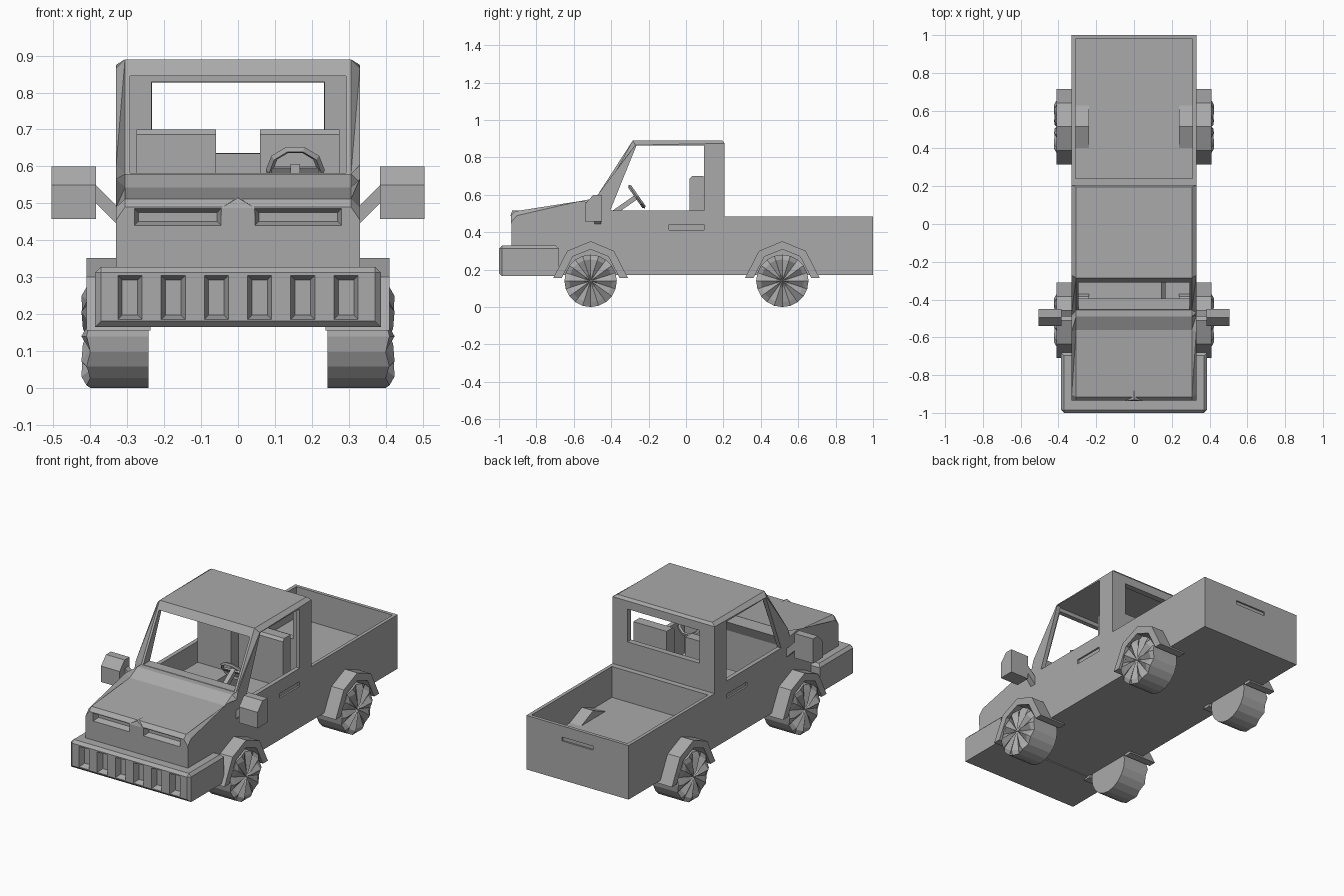
import bpy, bmesh, math
from mathutils import Vector, Matrix

if "Cube" in bpy.data.objects:
    bpy.data.objects.remove(bpy.data.objects["Cube"], do_unlink=True)

paint = bpy.data.materials.new("grey_paint")
paint.use_nodes = True
GREY = (0.4, 0.4, 0.4, 1)
paint.diffuse_color = GREY
paint.node_tree.nodes["Principled BSDF"].inputs["Base Color"].default_value = GREY


def finish(name, bm):
    bmesh.ops.recalc_face_normals(bm, faces=bm.faces)
    mesh = bpy.data.meshes.new(name)
    bm.to_mesh(mesh)
    bm.free()
    mesh.materials.append(paint)
    obj = bpy.data.objects.new(name, mesh)
    bpy.context.scene.collection.objects.link(obj)
    return obj


def loft(name, ring_a, ring_b, edge_test=None, width=0.0):
    """Solid between two matching rings, with an optional chamfer on chosen edges."""
    bm = bmesh.new()
    a = [bm.verts.new(p) for p in ring_a]
    b = [bm.verts.new(p) for p in ring_b]
    bm.faces.new(a)
    bm.faces.new(b[::-1])
    for i in range(len(a)):
        j = (i + 1) % len(a)
        bm.faces.new((a[i], b[i], b[j], a[j]))
    if edge_test:
        edges = [e for e in bm.edges if edge_test(e.verts[0].co, e.verts[1].co)]
        bmesh.ops.bevel(bm, geom=edges, offset=width, segments=1, affect='EDGES')
    return finish(name, bm)


def prism(name, profile, x0, x1, edge_test=None, width=0.0):
    """Side profile of (y, z) points extruded across x."""
    return loft(name, [(x0, y, z) for y, z in profile],
                [(x1, y, z) for y, z in profile], edge_test, width)


def box(name, x0, x1, y0, y1, z0, z1, edge_test=None, width=0.0):
    return prism(name, [(y0, z0), (y1, z0), (y1, z1), (y0, z1)], x0, x1, edge_test, width)


def pocket(x, z, w, h, y0, y1, taper):
    """Cutter whose opening at y0 narrows towards y1."""
    def ring(y, t):
        return [(x + sx * (w / 2 - t), y, z + sz * (h / 2 - t))
                for sx, sz in ((-1, -1), (1, -1), (1, 1), (-1, 1))]
    return loft("cutter", ring(y0, 0), ring(y1, taper))


def cut(obj, cutter):
    cutter.hide_render = True
    mod = obj.modifiers.new("cut", 'BOOLEAN')
    mod.operation, mod.solver, mod.object = 'DIFFERENCE', 'EXACT', cutter
    bpy.context.view_layer.objects.active = obj
    bpy.ops.object.modifier_apply(modifier=mod.name)
    bpy.data.objects.remove(cutter, do_unlink=True)


def mirror(obj):
    mod = obj.modifiers.new("mirror", 'MIRROR')
    mod.use_bisect_axis[0] = False
    return obj


# Body: hood, cab and bed from one side outline, chamfered along the upper edges
outline = [(-0.93, 0.17), (-0.935, 0.49), (-0.915, 0.512), (-0.56, 0.543), (-0.49, 0.58),
           (-0.455, 0.58), (-0.285, 0.89), (0.195, 0.89), (0.207, 0.875), (0.207, 0.485),
           (1.0, 0.485), (1.0, 0.17)]


def upper_edge(a, b):
    return (abs(a.x - b.x) < 0.001 and min(a.z, b.z) > 0.488
            and (a.y + b.y) / 2 < 0.2)


body = prism("truck_body", outline, -0.33, 0.33, upper_edge, 0.024)

# Hollow bed and cabin
cut(body, box("cutter", -0.31, 0.31, 0.24, 0.98, 0.305, 0.7))
cut(body, prism("cutter", [(-0.42, 0.27), (-0.42, 0.52), (-0.275, 0.863), (0.17, 0.863),
                           (0.17, 0.27)], -0.305, 0.305))
# Side windows, windshield and rear window
cut(body, prism("cutter", [(-0.405, 0.517), (0.097, 0.517), (0.097, 0.863), (-0.265, 0.863)],
                -0.5, 0.5))
cut(body, prism("cutter", [(-0.65, 0.582), (-0.36, 0.582), (-0.2, 0.845), (-0.42, 0.845)],
                -0.293, 0.293))
cut(body, pocket(0, 0.732, 0.475, 0.2, 0.1, 0.25, 0.006))
# Headlight recesses, door handles and tailgate handle
for s in (-1, 1):
    cut(body, pocket(s * 0.163, 0.463, 0.245, 0.056, -0.95, -0.9, 0.016))
    cut(body, box("cutter", s * 0.33 - 0.01, s * 0.33 + 0.01, -0.09, 0.095, 0.413, 0.44))
cut(body, box("cutter", -0.1, 0.1, 0.99, 1.05, 0.397, 0.42))

# Front bumper with six tapered slots
bumper = box("front_bumper", -0.387, 0.387, -1.0, -0.68, 0.165, 0.328,
             lambda a, b: max(a.y, b.y) < -0.9 or min(a.z, b.z) > 0.3, 0.016)
for i in range(6):
    cut(bumper, pocket((i - 2.5) * 0.117, 0.245, 0.066, 0.12, -1.001, -0.965, 0.012))

# Small raised peak on the nose
loft("nose_peak", [(-0.045, -0.938, 0.488), (0.045, -0.938, 0.488), (0, -0.93, 0.515)],
     [(-0.045, -0.9, 0.49), (0.045, -0.9, 0.49), (0, -0.88, 0.517)])


# Wheels: tyre and pleated hub face in one lathe-like mesh
def wheel(name, yc, sides=20):
    bm = bmesh.new()

    def ring(r, xs):
        return [bm.verts.new((xs[i % 2], yc + r * math.cos(math.tau * i / sides),
                              0.14 + r * math.sin(math.tau * i / sides)))
                for i in range(sides)]
    rings = [ring(0.14, (0.242, 0.242)), ring(0.14, (0.41, 0.4)),
             ring(0.115, (0.424, 0.402)), ring(0.035, (0.42, 0.405))]
    bm.faces.new(rings[0])
    hub = bm.verts.new((0.41, yc, 0.14))
    for i in range(sides):
        j = (i + 1) % sides
        for p, q in zip(rings, rings[1:]):
            bm.faces.new((p[i], p[j], q[j], q[i]))
        bm.faces.new((rings[-1][i], rings[-1][j], hub))
    return mirror(finish(name, bm))


# Angular wheel arches
half_outer = [(0.2, 0.155), (0.125, 0.3)]
half_inner = [(0.155, 0.155), (0.095, 0.27)]
for side, yc in (("front", -0.51), ("rear", 0.515)):
    wheel(side + "_wheels", yc)
    arch = ([(yc - y, z) for y, z in half_outer] + [(yc, 0.352)]
            + [(yc + y, z) for y, z in half_outer[::-1]]
            + [(yc + y, z) for y, z in half_inner] + [(yc, 0.308)]
            + [(yc - y, z) for y, z in half_inner[::-1]])
    mirror(prism(side + "_fenders", arch, 0.237, 0.41))

# Side mirrors on slanted arms
mirror(prism("mirror_housings", [(-0.54, 0.457), (-0.45, 0.457), (-0.45, 0.6), (-0.495, 0.6),
                                 (-0.54, 0.55)], 0.385, 0.505))
mirror(loft("mirror_arms",
            [(0.32, y, z) for y, z in ((-0.49, 0.435), (-0.455, 0.435), (-0.455, 0.485), (-0.49, 0.485))],
            [(0.39, y, z) for y, z in ((-0.49, 0.505), (-0.455, 0.505), (-0.455, 0.555), (-0.49, 0.555))]))

# Seats
mirror(box("seat_backs", 0.06, 0.275, 0.02, 0.093, 0.27, 0.7,
           lambda a, b: min(a.z, b.z) > 0.6 and max(a.y, b.y) < 0.05, 0.014))
mirror(box("seat_cushions", 0.06, 0.275, -0.2, 0.03, 0.27, 0.42))

# Steering wheel and column
hub = Vector((0.155, -0.263, 0.59))
axis = Vector((0, -0.82, -0.57)).normalized()
turn = axis.to_track_quat('Z', 'Y').to_matrix().to_4x4()
bpy.ops.mesh.primitive_torus_add(major_segments=10, minor_segments=4,
                                 major_radius=0.07, minor_radius=0.01)
rim = bpy.context.object
rim.name = "steering_wheel"
rim.matrix_world = Matrix.Translation(hub) @ turn
rim.data.materials.append(paint)
column = box("steering_column", -0.013, 0.013, -0.013, 0.013, -0.01, 0.2)
column.matrix_world = Matrix.Translation(hub) @ turn
spoke = box("steering_spoke", -0.068, 0.068, -0.01, 0.01, -0.005, 0.005)
spoke.matrix_world = Matrix.Translation(hub) @ turn
